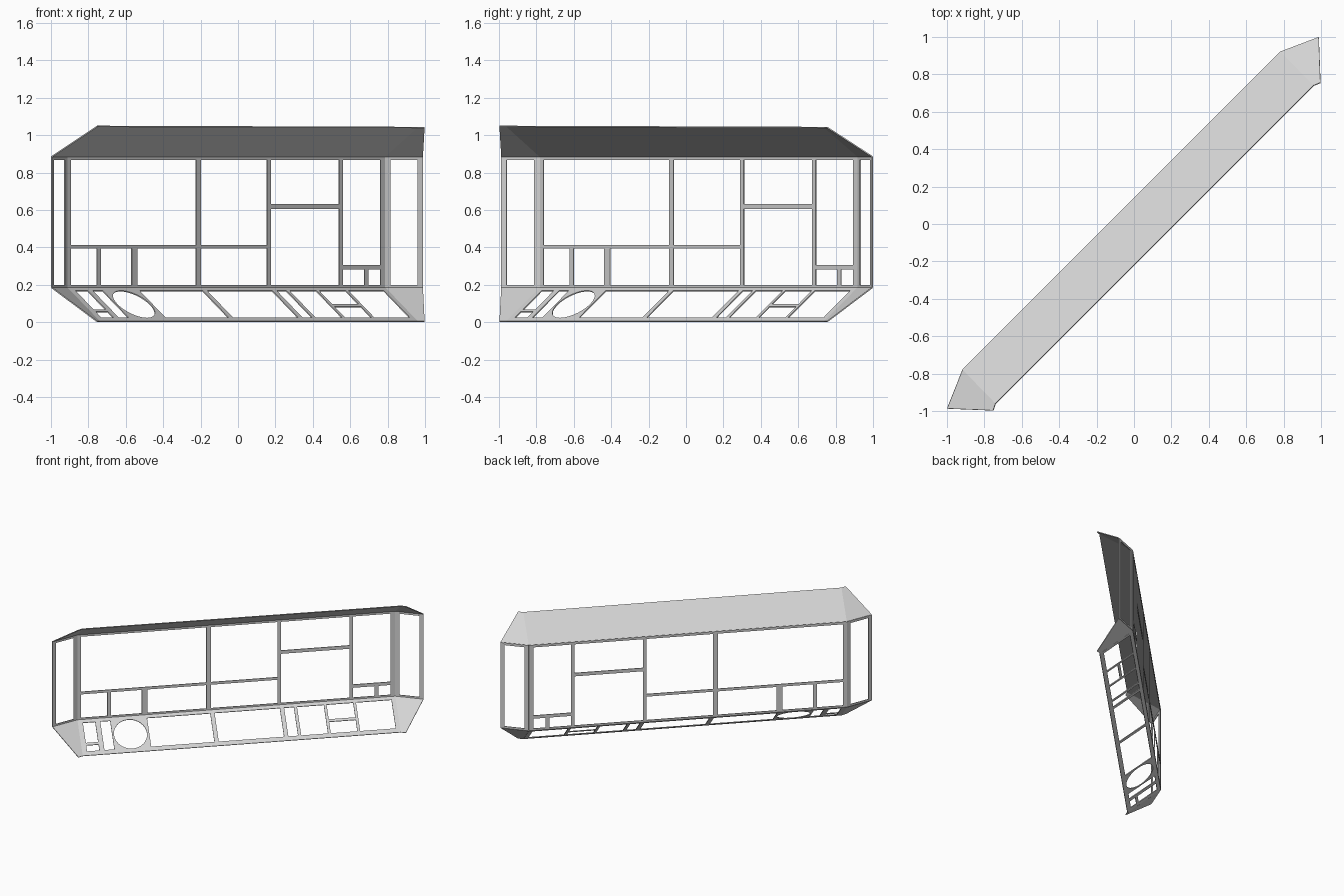
import bpy, bmesh, math
from mathutils import Vector

cube = bpy.data.objects.get("Cube")
if cube:
    bpy.data.objects.remove(cube)

grey = bpy.data.materials.new("light_grey")
grey.use_nodes = True
colour = (0.65, 0.65, 0.65, 1)
grey.diffuse_color = colour
grey.node_tree.nodes["Principled BSDF"].inputs["Base Color"].default_value = colour

THICK = 0.006
SILL, HEAD = 0.185, 0.885


def finish(name, bm):
    """Turn a flat sheet into a thin plate object."""
    bmesh.ops.recalc_face_normals(bm, faces=bm.faces)
    mesh = bpy.data.meshes.new(name)
    bm.to_mesh(mesh)
    bm.free()
    mesh.materials.append(grey)
    ob = bpy.data.objects.new(name, mesh)
    bpy.context.collection.objects.link(ob)
    mod = ob.modifiers.new("thickness", 'SOLIDIFY')
    mod.thickness = THICK
    mod.offset = 0


def rect(u0, v0, u1, v1):
    return [(u0, v0), (u1, v0), (u1, v1), (u0, v1)]


def panel(name, origin, u_axis, v_axis, loops):
    """Sheet bounded by the first loop, with the other loops cut out."""
    bm = bmesh.new()
    for loop in loops:
        vs = [bm.verts.new((u, v, 0)) for u, v in loop]
        for a, b in zip(vs, vs[1:] + vs[:1]):
            bm.edges.new((a, b))
    bmesh.ops.triangle_fill(bm, use_beauty=True, use_dissolve=False,
                            edges=bm.edges[:], normal=(0, 0, 1))
    o, u, v = Vector(origin), Vector(u_axis), Vector(v_axis)
    for vert in bm.verts:
        vert.co = o + u * vert.co.x + v * vert.co.y
    finish(name, bm)


def sheet(name, *polygons):
    bm = bmesh.new()
    for poly in polygons:
        bm.faces.new([bm.verts.new(p) for p in poly])
    bmesh.ops.remove_doubles(bm, verts=bm.verts, dist=0.0005)
    finish(name, bm)


# Plan corners: wall ends, outer tips, and inner edge corners
WALL = [(-0.915, -0.78), (0.785, 0.92)]
TIP = [(-0.997, -0.987), (0.988, 0.997)]
EDGE = [(-0.74, -0.96), (0.96, 0.74)]
CORNER = [(-0.753, -0.997), (0.997, 0.755)]

# Main window wall
main_windows = [
    (-0.895, 0.414, -0.225, 0.867), (-0.2, 0.414, 0.155, 0.867),
    (-0.895, 0.2, -0.755, 0.393), (-0.735, 0.2, -0.57, 0.393),
    (-0.54, 0.2, -0.225, 0.393), (-0.2, 0.2, 0.155, 0.393),
    (0.175, 0.2, 0.54, 0.604), (0.175, 0.631, 0.54, 0.867),
    (0.56, 0.307, 0.76, 0.867), (0.56, 0.2, 0.675, 0.281),
    (0.695, 0.2, 0.76, 0.281)]
panel("window_wall", (0, 0.135, 0), (1, 1, 0), (0, 0, 1),
      [rect(WALL[0][0], SILL, WALL[1][0], HEAD)] + [rect(*w) for w in main_windows])

# Angled end windows
for side, w, t in zip(("right", "left"), WALL, TIP):
    run = Vector((t[0] - w[0], t[1] - w[1], 0))
    panel(side + "_end_window", (*w, 0), run, (0, 0, 1),
          [rect(0, SILL, 1, HEAD), rect(0.15, 0.2, 0.86, 0.867)])

# Sloping lower panel with cutouts; v runs from the sill to the bottom edge
T0, T1 = 0.095, 0.885
cutouts = [rect(-0.888, T0, -0.822, 0.65), rect(-0.888, 0.72, -0.822, T1),
           rect(-0.795, T0, -0.742, T1)]
cutouts += [rect(a, T0, b, T1) for a, b in (
    (-0.545, -0.207), (-0.184, 0.165), (0.188, 0.24), (0.257, 0.4), (0.572, 0.762))]
cutouts += [rect(0.415, T0, 0.557, 0.5), rect(0.415, 0.57, 0.557, T1)]
cutouts.append([(-0.645 + 0.088 * math.cos(a), 0.5 + 0.4 * math.sin(a))
                for a in (math.tau * i / 40 for i in range(40))])
panel("lower_panel", (0, 0.135, SILL), (1, 1, 0), (0.175, -0.18, 0.003 - SILL),
      [rect(WALL[0][0], 0, WALL[1][0], 1)] + cutouts)

# Solid lower corners and the sloping roof
TOP = (1.048, 1.042)
lower, roof = [], []
for i in range(2):
    for polys, wall_z, edge_z in ((lower, SILL, 0.003), (roof, HEAD, TOP[i])):
        polys.append([(*WALL[i], wall_z), (*TIP[i], wall_z),
                      (*CORNER[i], edge_z), (*EDGE[i], edge_z)])
sheet("lower_corners", *lower)
roof.append([(*WALL[0], HEAD), (*WALL[1], HEAD), (*EDGE[1], TOP[1]), (*EDGE[0], TOP[0])])
sheet("roof", *roof)
